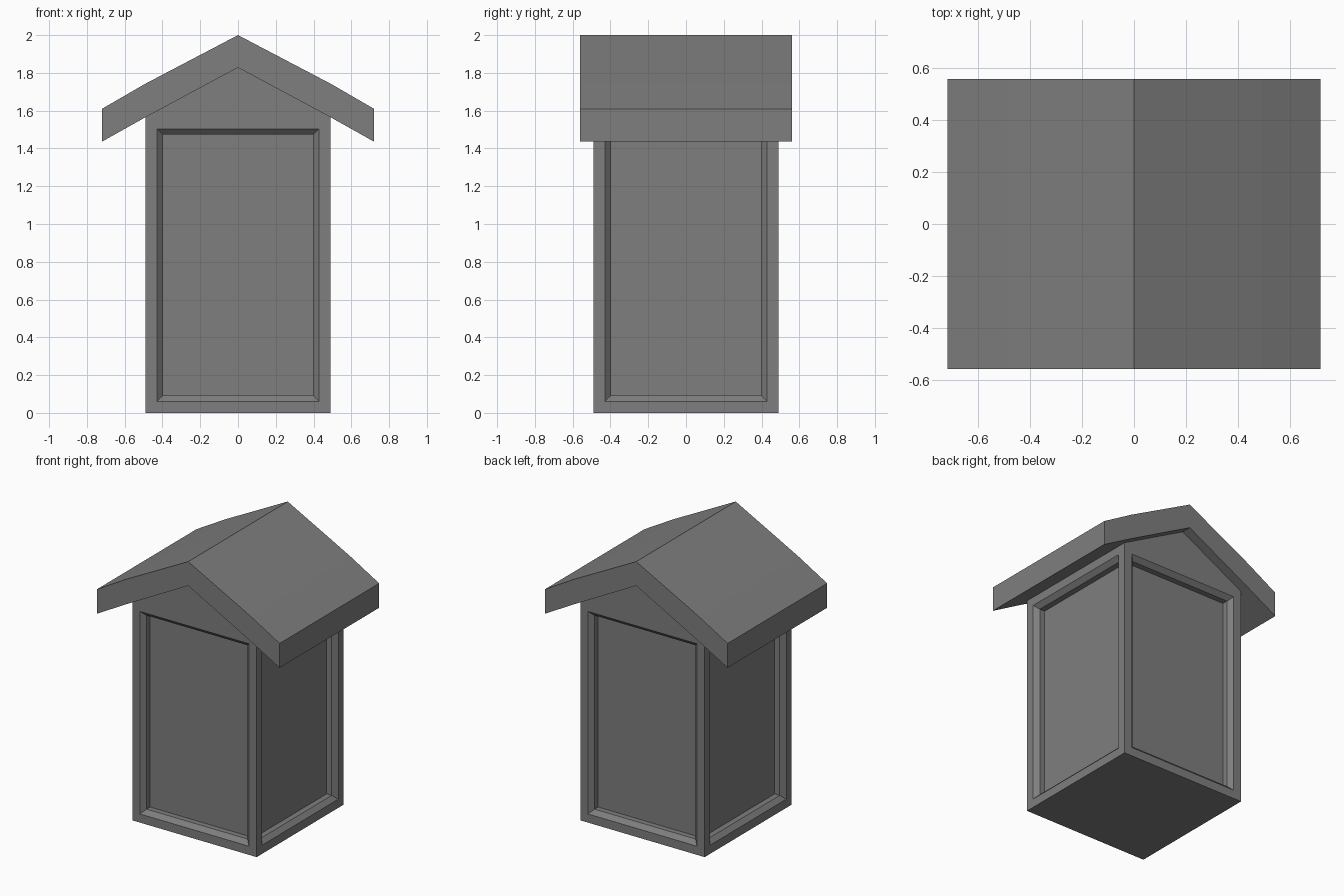
import bpy, bmesh

cube = bpy.data.objects.get("Cube")
if cube:
    bpy.data.objects.remove(cube, do_unlink=True)

HALF, EAVE, PEAK = 0.49, 1.565, 1.828      # body half width, wall height, gable height
ROOF_Y = 0.56

grey = bpy.data.materials.new("plain grey")
grey.use_nodes = True
colour = (0.21, 0.21, 0.21, 1)
grey.diffuse_color = colour
grey.node_tree.nodes["Principled BSDF"].inputs["Base Color"].default_value = colour


def prism(bm, profile, half_depth):
    """Extrude an x-z profile along y, from -half_depth to half_depth."""
    front = [bm.verts.new((x, -half_depth, z)) for x, z in profile]
    back = [bm.verts.new((x, half_depth, z)) for x, z in profile]
    bm.faces.new(front)
    bm.faces.new(back[::-1])
    n = len(profile)
    for i in range(n):
        j = (i + 1) % n
        bm.faces.new((front[i], back[i], back[j], front[j]))
    bmesh.ops.recalc_face_normals(bm, faces=bm.faces[:])


def finish(bm, name):
    mesh = bpy.data.meshes.new(name)
    bm.normal_update()
    bm.to_mesh(mesh)
    bm.free()
    mesh.materials.append(grey)
    obj = bpy.data.objects.new(name, mesh)
    bpy.context.collection.objects.link(obj)
    return obj


# Body: gabled prism, with the gables cut off as triangles so the walls are rectangles
bm = bmesh.new()
prism(bm, [(-HALF, 0), (HALF, 0), (HALF, EAVE), (0, PEAK), (-HALF, EAVE)], HALF)
for face in [f for f in bm.faces if len(f.verts) == 5]:
    a, b = [v for v in face.verts if abs(v.co.z - EAVE) < 1e-4]
    bmesh.utils.face_split(face, a, b)
bm.normal_update()
walls = [f for f in bm.faces if abs(f.normal.z) < 0.01 and len(f.verts) == 4]

# Recessed wall panels: flat frame, sloped trim, then a straight step inwards
for thickness, depth in ((0.0615, 0), (0.031, -0.03), (0, -0.04)):
    bmesh.ops.inset_individual(bm, faces=walls, thickness=thickness, depth=depth,
                               use_even_offset=True)
    bm.normal_update()

# Merge each gable with the frame below it
seams = [e for e in bm.edges
         if all(abs(v.co.z - EAVE) < 1e-4 for v in e.verts)
         and abs(e.verts[0].co.y - e.verts[1].co.y) < 1e-4]
bmesh.ops.dissolve_edges(bm, edges=seams, use_verts=False)
finish(bm, "body")

# Roof: thick chevron whose slopes break slightly above the walls
right_side = [(0, 2.0), (0.49, 1.743), (0.72, 1.61), (0.72, 1.436), (HALF, EAVE), (0, PEAK)]
left_side = [(-x, z) for x, z in right_side[-2:0:-1]]
bm = bmesh.new()
prism(bm, right_side + left_side, ROOF_Y)
finish(bm, "roof")
